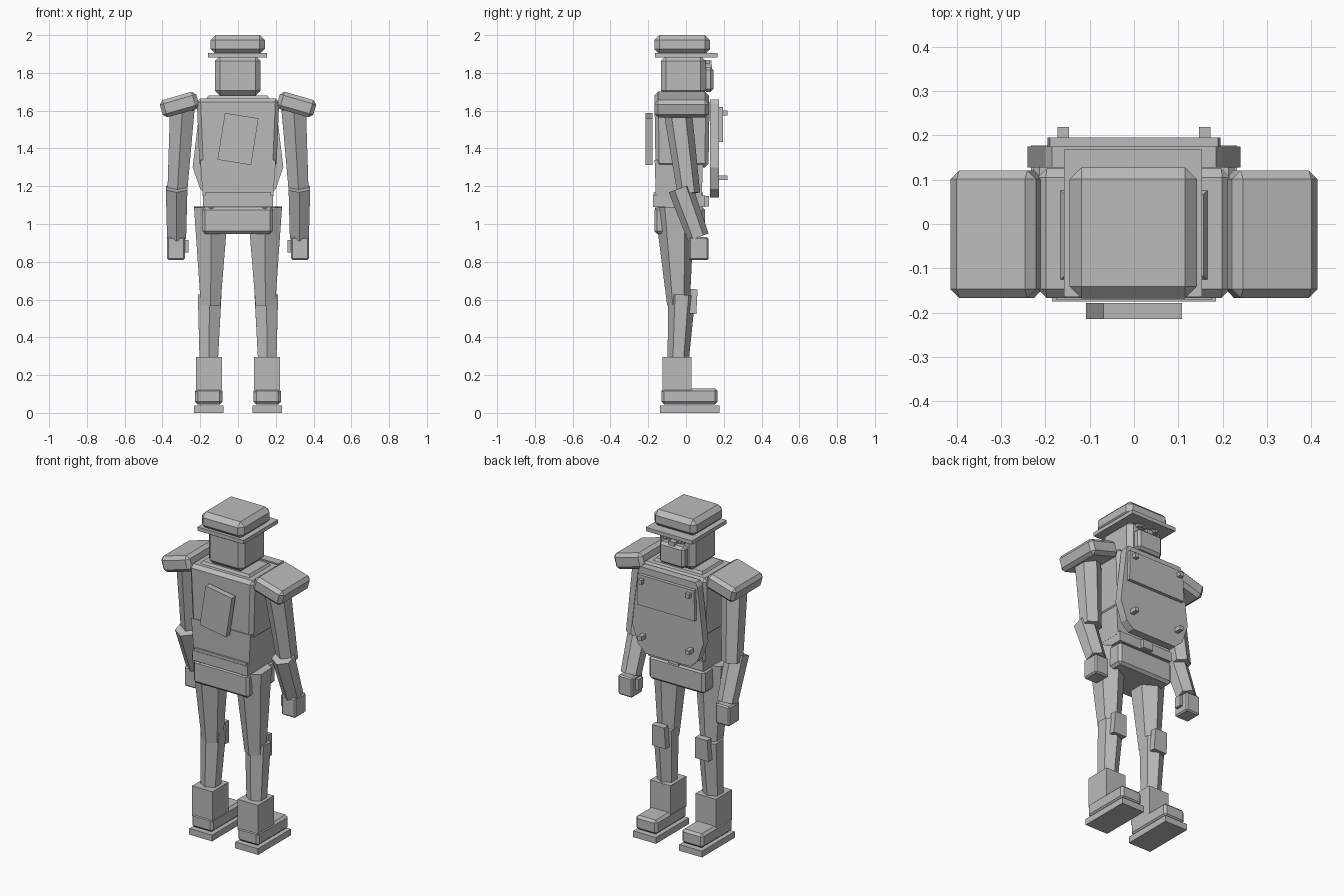
import bpy, bmesh, math
from mathutils import Vector, Matrix

if "Cube" in bpy.data.objects:
    bpy.data.objects.remove(bpy.data.objects["Cube"])

grey = bpy.data.materials.new("plain_grey")
grey.diffuse_color = (0.5, 0.5, 0.5, 1)
grey.use_nodes = True
grey.node_tree.nodes["Principled BSDF"].inputs["Base Color"].default_value = grey.diffuse_color


def finish(name, bm, bevel=0.0):
    bmesh.ops.recalc_face_normals(bm, faces=bm.faces)
    if bevel:
        bmesh.ops.bevel(bm, geom=bm.edges[:], offset=bevel, segments=1,
                        affect='EDGES', clamp_overlap=True)
    me = bpy.data.meshes.new(name)
    bm.to_mesh(me)
    bm.free()
    me.materials.append(grey)
    ob = bpy.data.objects.new(name, me)
    bpy.context.collection.objects.link(ob)
    return ob


def box(name, x, y, z, bevel=0.0, top=(1, 1), bottom=(1, 1), tilt=0.0, axis='Y'):
    """Box from (min, max) ranges, with optional end tapers and a tilt about its centre."""
    bm = bmesh.new()
    bmesh.ops.create_cube(bm, size=1)
    size = Vector((x[1] - x[0], y[1] - y[0], z[1] - z[0]))
    mid = Vector((x[0] + x[1], y[0] + y[1], z[0] + z[1])) / 2
    rot = Matrix.Rotation(math.radians(tilt), 3, axis)
    for v in bm.verts:
        s = top if v.co.z > 0 else bottom
        v.co = rot @ Vector((v.co.x * size.x * s[0], v.co.y * size.y * s[1], v.co.z * size.z)) + mid
    return finish(name, bm, bevel)


def limb(name, a, b, ra, rb, sides=6):
    """Tapered few-sided tube between two points."""
    a, b = Vector(a), Vector(b)
    bm = bmesh.new()
    bmesh.ops.create_cone(bm, cap_ends=True, segments=sides, radius1=ra, radius2=rb,
                          depth=(b - a).length)
    rot = Vector((0, 0, -1)).rotation_difference((b - a).normalized()).to_matrix() \
        @ Matrix.Rotation(math.pi, 3, 'X')
    for v in bm.verts:
        v.co = rot @ v.co + (a + b) / 2
    return finish(name, bm)


def plate(name, outline, y0, y1):
    """Outline in x and z, given thickness along y."""
    bm = bmesh.new()
    f = bm.faces.new([bm.verts.new((x, y0, z)) for x, z in outline])
    ext = bmesh.ops.extrude_face_region(bm, geom=[f])
    for v in ext["geom"]:
        if isinstance(v, bmesh.types.BMVert):
            v.co.y = y1
    return finish(name, bm)


def span(s, a, b):
    return tuple(sorted((s * a, s * b)))


# Head and cap
box("cap_crown", (-.145, .142), (-.168, .128), (1.90, 2.0), .027)
box("cap_brim", (-.158, .153), (-.165, .168), (1.882, 1.905))
box("head", (-.122, .12), (-.133, .105), (1.68, 1.89), .027)
box("face_mask", (-.085, .085), (.09, .145), (1.70, 1.83), .015)
box("nose", (-.02, .02), (.09, .138), (1.81, 1.845))

# Torso
box("collar", (-.18, .18), (-.14, .09), (1.64, 1.68), top=(.87, .8))
box("chest", (-.21, .21), (-.167, .125), (1.30, 1.665), .02, top=(1.04, 1), bottom=(.97, .96))
box("abdomen", (-.2, .2), (-.166, .09), (1.14, 1.34), bottom=(.93, .95))
box("belt", (-.185, .185), (-.175, .1), (1.09, 1.15))
box("belt_ridge", (-.175, .175), (-.172, .09), (1.145, 1.166))
box("belt_buckle", (-.035, .035), (.09, .122), (1.093, 1.147))
box("pelvis", (-.19, .185), (-.168, .1), (.948, 1.09), .015)

# Breastplate with overlay and bolts, back panel
half = [(.185, 1.66), (.2, 1.635), (.24, 1.30), (.2, 1.185), (.15, 1.14)]
plate("breastplate", half + [(-x, z) for x, z in reversed(half)], .127, .175)
plate("breastplate_overlay", [(-.19, 1.62), (.19, 1.62), (.195, 1.435), (-.195, 1.435)], .174, .195)
for s in (-1, 1):
    for z, y in ((1.588, .19), (1.245, .174)):
        box("bolt", (s * .16 - .013, s * .16 + .013), (y, .219), (z - .013, z + .013))
box("back_panel", (-.09, .09), (-.214, -.178), (1.325, 1.575), tilt=9)

for s in (-1, 1):
    # Eyes
    box("eye", span(s, .025, .075), (.09, .125), (1.848, 1.868))
    box("pupil", span(s, .04, .06), (.12, .135), (1.85, 1.865))

    # Arms
    box("shoulder_pad", span(s, .21, .41), (-.167, .121), (1.585, 1.68), .02, tilt=s * 16)
    limb("upper_arm", (s * .295, -.045, 1.61), (s * .322, .015, 1.16), .075, .06)
    limb("forearm", (s * .325, -.03, 1.19), (s * .325, .065, .93), .066, .058)
    box("fist", span(s, .28, .375), (.015, .12), (.81, .93), .008)
    box("thumb", span(s, .262, .285), (.04, .085), (.85, .915))

    # Legs
    limb("thigh", (s * .142, -.06, 1.09), (s * .145, -.04, .57), .105, .06)
    limb("shin", (s * .15, -.022, .625), (s * .155, -.042, .27), .072, .056)
    box("knee_pad", span(s, .1, .19), (.02, .058), (.525, .655), top=(.9, 1), tilt=-3, axis='X')

    # Boots
    box("boot_shaft", span(s, .085, .222), (-.125, .03), (.11, .295))
    box("boot_foot", span(s, .083, .227), (-.13, .167), (.045, .13), .014)
    box("boot_sole", span(s, .078, .232), (-.138, .177), (0, .038))
